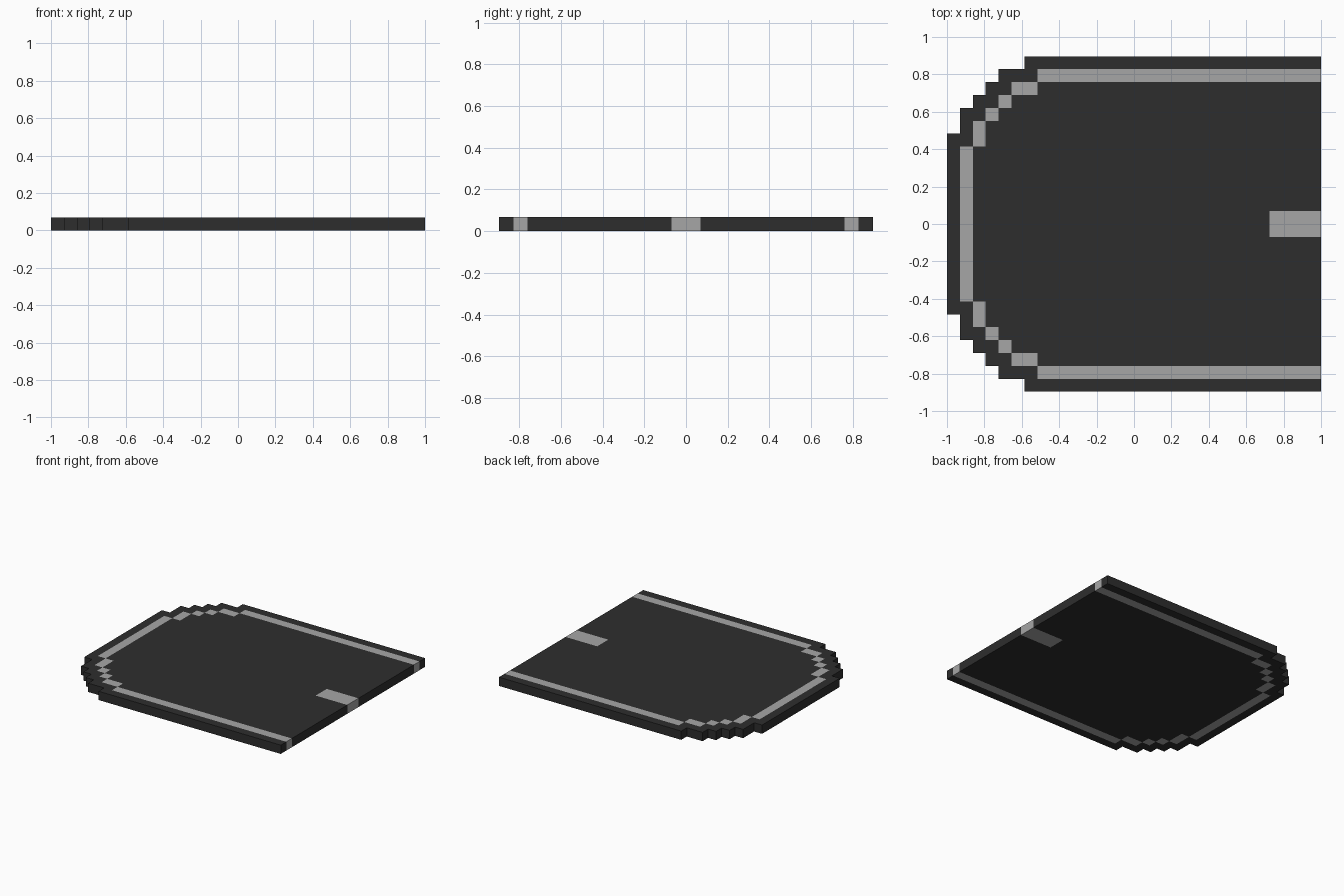
import bpy, bmesh, math

if "Cube" in bpy.data.objects:
    bpy.data.objects.remove(bpy.data.objects["Cube"])

U = 2 / 29            # one square unit of the stepped plan
NX, NY = 29, 13       # columns along x, half-rows along y

# half width of the slab per column (last value repeats)
OUTLINE = [7, 9, 10, 11, 12, 12, 13]
# inner and outer half width of the pale line per column (last value repeats)
LINE = [(0, 0), (0, 6), (6, 8), (8, 9), (9, 10), (10, 11), (10, 11), (11, 12)]


def material(name, v):
    m = bpy.data.materials.new(name)
    m.diffuse_color = (v, v, v, 1)
    m.use_nodes = True
    m.node_tree.nodes["Principled BSDF"].inputs["Base Color"].default_value = m.diffuse_color
    return m


dark = material("charcoal", 0.027)
pale = material("light grey", 0.38)


def part_at(i, j):
    """Which part fills plan cell (i, j); None outside the slab."""
    if not 0 <= i < NX:
        return None
    k = j if j >= 0 else -j - 1          # mirrored in y
    if k >= OUTLINE[min(i, len(OUTLINE) - 1)]:
        return None
    lo, hi = LINE[min(i, len(LINE) - 1)]
    if lo <= k < hi:
        return "border_line"
    if i >= 25 and k < 1:
        return "centre_mark"
    return "floor_slab"


def build(name, mat):
    bm = bmesh.new()

    def quad(pts):
        bm.faces.new([bm.verts.new((x * U - 1, y * U, z * U)) for x, y, z in pts])

    for i in range(NX):
        for j in range(-NY, NY):
            if part_at(i, j) != name:
                continue
            c = [(i, j), (i + 1, j), (i + 1, j + 1), (i, j + 1)]
            quad([(x, y, 1) for x, y in c])                # top
            quad([(x, y, 0) for x, y in reversed(c)])      # underside
            # outer walls only where the slab ends
            for n, (di, dj) in enumerate([(0, -1), (1, 0), (0, 1), (-1, 0)]):
                if part_at(i + di, j + dj) is None:
                    a, b = c[n], c[(n + 1) % 4]
                    quad([(*a, 0), (*b, 0), (*b, 1), (*a, 1)])
    bmesh.ops.remove_doubles(bm, verts=bm.verts, dist=1e-4)
    # merge flat neighbours into large faces
    bmesh.ops.dissolve_limit(bm, angle_limit=math.radians(1),
                             verts=bm.verts, edges=bm.edges)
    bmesh.ops.triangulate(bm, faces=[f for f in bm.faces if len(f.verts) > 4])
    me = bpy.data.meshes.new(name)
    bm.to_mesh(me)
    bm.free()
    me.materials.append(mat)
    bpy.context.collection.objects.link(bpy.data.objects.new(name, me))


build("floor_slab", dark)
build("border_line", pale)
build("centre_mark", pale)
